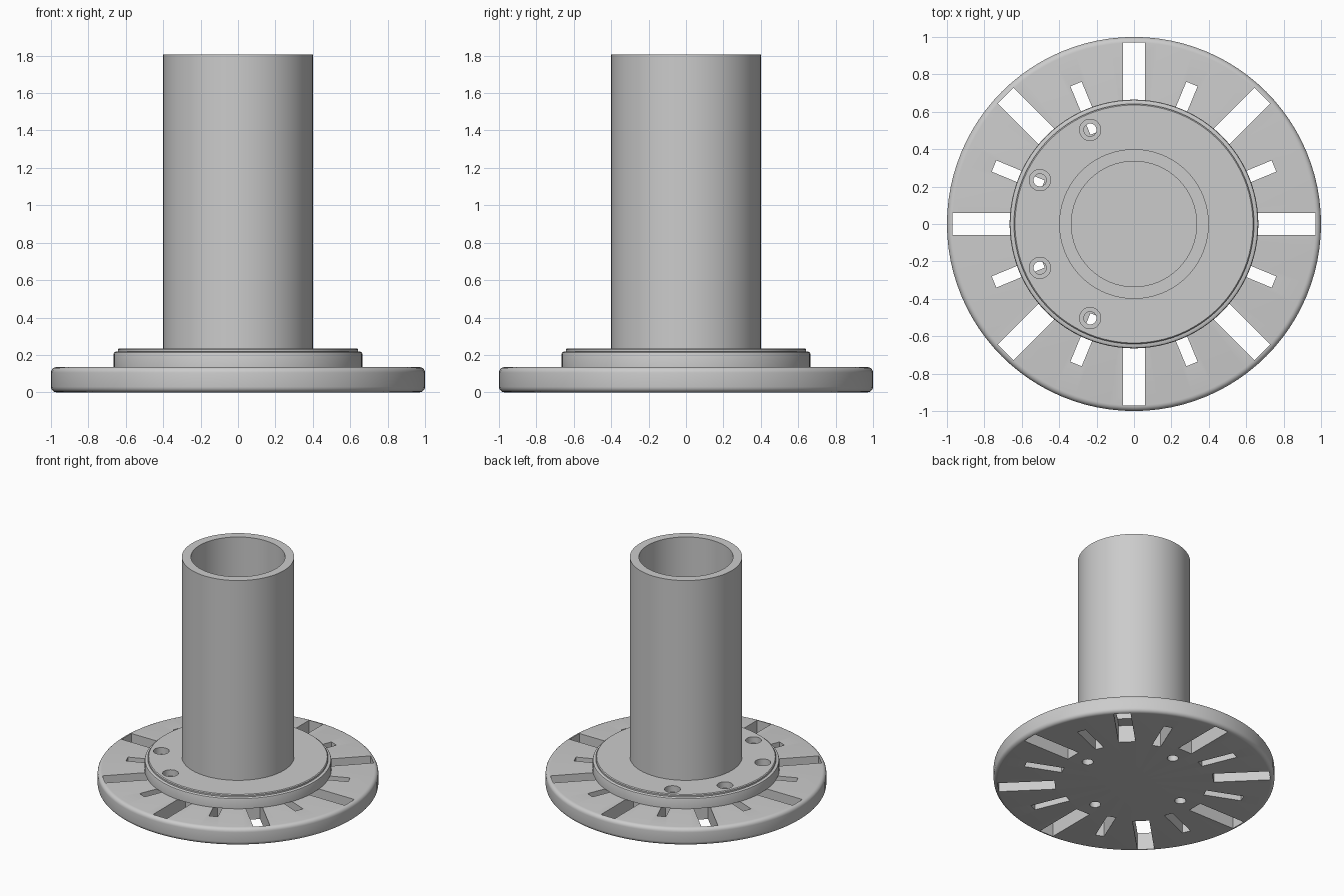
import bpy, bmesh, math
from mathutils import Matrix

if "Cube" in bpy.data.objects:
    bpy.data.objects.remove(bpy.data.objects["Cube"])

grey = bpy.data.materials.new("plain grey")
grey.diffuse_color = (0.6, 0.6, 0.6, 1)
grey.use_nodes = True
grey.node_tree.nodes["Principled BSDF"].inputs["Base Color"].default_value = grey.diffuse_color


def make_object(name, bm):
    bmesh.ops.recalc_face_normals(bm, faces=bm.faces)
    mesh = bpy.data.meshes.new(name)
    bm.to_mesh(mesh)
    bm.free()
    mesh.materials.append(grey)
    obj = bpy.data.objects.new(name, mesh)
    bpy.context.collection.objects.link(obj)
    return obj


def lathe(name, profile, n=96):
    """Revolve (radius, z) points about z; radius 0 closes the ends."""
    bm = bmesh.new()
    rings = []
    for r, z in profile:
        if r == 0:
            rings.append([bm.verts.new((0, 0, z))] * n)
        else:
            rings.append([bm.verts.new((r * math.cos(math.tau * i / n),
                                        r * math.sin(math.tau * i / n), z))
                          for i in range(n)])
    for a, b in zip(rings, rings[1:]):
        for i in range(n):
            j = (i + 1) % n
            loop = dict.fromkeys((a[i], a[j], b[j], b[i]))
            bm.faces.new(list(loop))
    return make_object(name, bm)


def add_box(bm, r0, r1, width, angle, z0, z1):
    m = (Matrix.Rotation(angle, 4, 'Z')
         @ Matrix.Translation(((r0 + r1) / 2, 0, (z0 + z1) / 2))
         @ Matrix.Diagonal((r1 - r0, width, z1 - z0, 1)))
    bmesh.ops.create_cube(bm, size=1, matrix=m)


def add_hole(bm, dist, degrees, radius, z0, z1):
    m = (Matrix.Rotation(math.radians(degrees), 4, 'Z')
         @ Matrix.Translation((dist, 0, (z0 + z1) / 2)))
    bmesh.ops.create_cone(bm, cap_ends=True, segments=24, radius1=radius,
                          radius2=radius, depth=z1 - z0, matrix=m)


def cut(obj, name, bm):
    cutter = make_object(name, bm)
    cutter.hide_render = True
    cutter.hide_set(True)
    mod = obj.modifiers.new(name, 'BOOLEAN')
    mod.operation = 'DIFFERENCE'
    mod.solver = 'EXACT'
    mod.object = cutter
    bpy.context.view_layer.objects.active = obj
    bpy.ops.object.modifier_apply(modifier=mod.name)
    bpy.data.objects.remove(cutter)


def fillet(r, z, rad, start):
    """Quarter-round points about a centre, starting at the given degrees."""
    return [(r + rad * math.cos(math.radians(start + 18 * k)),
             z + rad * math.sin(math.radians(start + 18 * k))) for k in range(6)]


# Base disc with a rounded rim
base = lathe("base_disc", [(0, 0)] + fillet(0.97, 0.03, 0.03, -90)
             + fillet(0.97, 0.105, 0.03, 0) + [(0, 0.135)])

# Radial slots: long and short in turn, running under the flange
bm = bmesh.new()
for i in range(16):
    long = i % 2 == 0
    add_box(bm, 0.565 if long else 0.53, 0.97 if long else 0.81,
            0.12 if long else 0.065, math.tau * i / 16, -0.1, 0.3)
cut(base, "slot_cutter", bm)

# Four blind holes in the underside
bm = bmesh.new()
for deg in range(0, 360, 90):
    add_hole(bm, 0.43, deg, 0.04, -0.1, 0.1)
cut(base, "blind_hole_cutter", bm)

# Stepped flange with softened edges
flange = lathe("flange", [(0, 0.135), (0.665, 0.135), (0.665, 0.205), (0.662, 0.213),
                          (0.655, 0.217), (0.642, 0.217), (0.642, 0.229),
                          (0.636, 0.235), (0, 0.235)])
# Counterbored screw holes on one side of the flange
for name, radius, low in (("screw_cutter", 0.034, 0.1), ("head_cutter", 0.057, 0.185)):
    bm = bmesh.new()
    for deg in (115, 155, 205, 245):
        add_hole(bm, 0.555, deg, radius, low, 0.3)
    cut(flange, name, bm)

# Hollow upright tube
tube = lathe("tube", [(0.4, 0.235), (0.4, 1.805), (0.335, 1.805), (0.335, 0.235), (0.4, 0.235)])

for obj in (base, flange, tube):
    bpy.ops.object.select_all(action='DESELECT')
    obj.select_set(True)
    bpy.context.view_layer.objects.active = obj
    bpy.ops.object.shade_smooth_by_angle(angle=math.radians(30))
